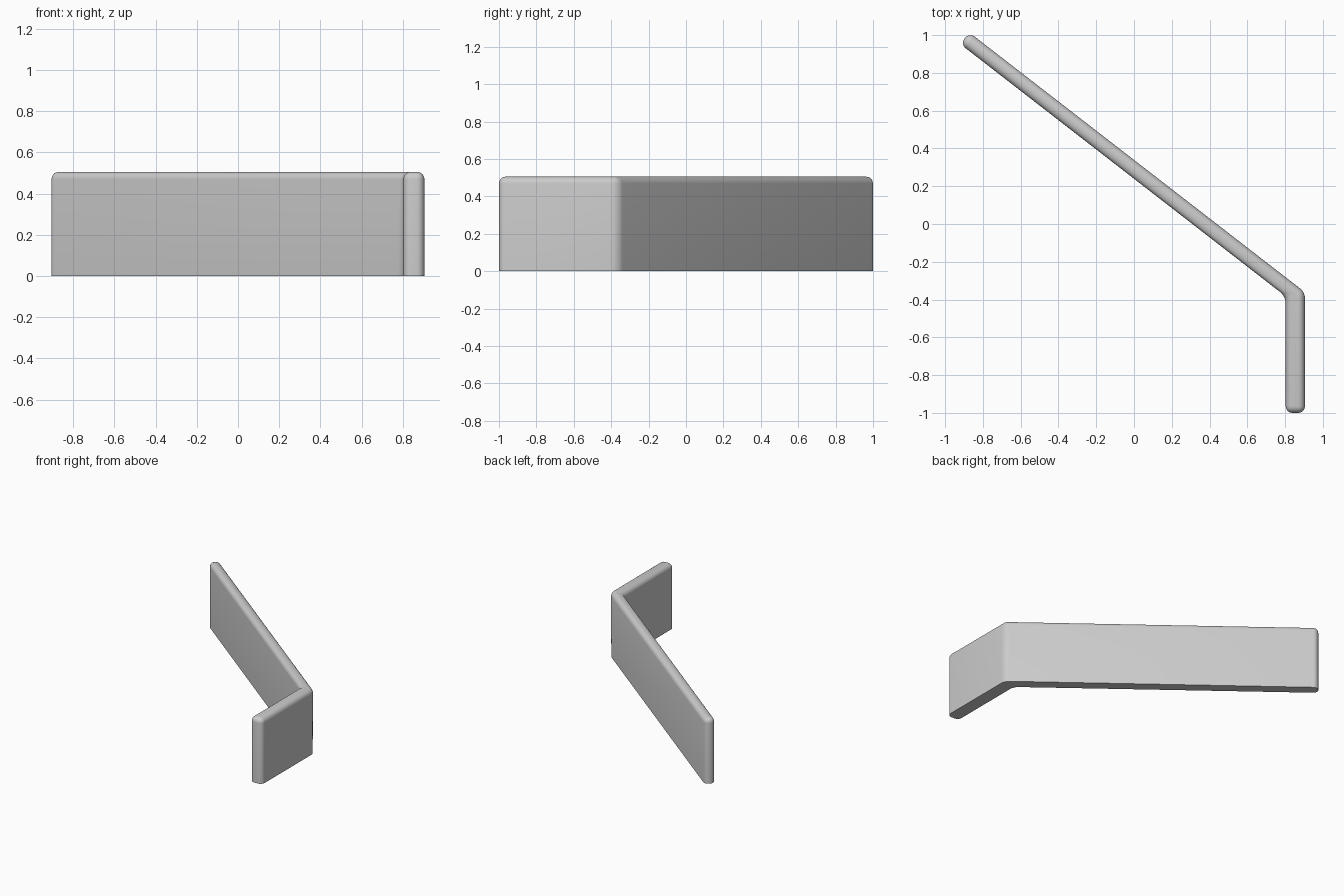
import bpy
import bmesh

if "Cube" in bpy.data.objects:
    bpy.data.objects.remove(bpy.data.objects["Cube"])

HEIGHT = 0.505
RADIUS = 0.036

# Plan outline of the bent wall: long diagonal run, short straight return
outline = [(-0.920, 0.953), (0.803, -0.383), (0.803, -1.0),
           (0.905, -1.0), (0.905, -0.361), (-0.872, 1.014)]

bm = bmesh.new()
base = bm.faces.new([bm.verts.new((x, y, 0)) for x, y in outline])
top = bmesh.ops.extrude_face_region(bm, geom=[base], use_keep_orig=True)
top_verts = [g for g in top["geom"] if isinstance(g, bmesh.types.BMVert)]
bmesh.ops.translate(bm, verts=top_verts, vec=(0, 0, HEIGHT))
bmesh.ops.recalc_face_normals(bm, faces=bm.faces[:])

# Round every edge except those resting on the ground
edges = [e for e in bm.edges if max(v.co.z for v in e.verts) > 0.1]
bmesh.ops.bevel(bm, geom=edges, offset=RADIUS, offset_type='OFFSET',
                segments=6, profile=0.5, affect='EDGES', clamp_overlap=True)

mesh = bpy.data.meshes.new("bent_wall")
bm.to_mesh(mesh)
bm.free()
wall = bpy.data.objects.new("bent_wall", mesh)
bpy.context.collection.objects.link(wall)

# Smooth rounded edges, sharp base
bpy.context.view_layer.objects.active = wall
wall.select_set(True)
bpy.ops.object.shade_smooth_by_angle(angle=0.6)
